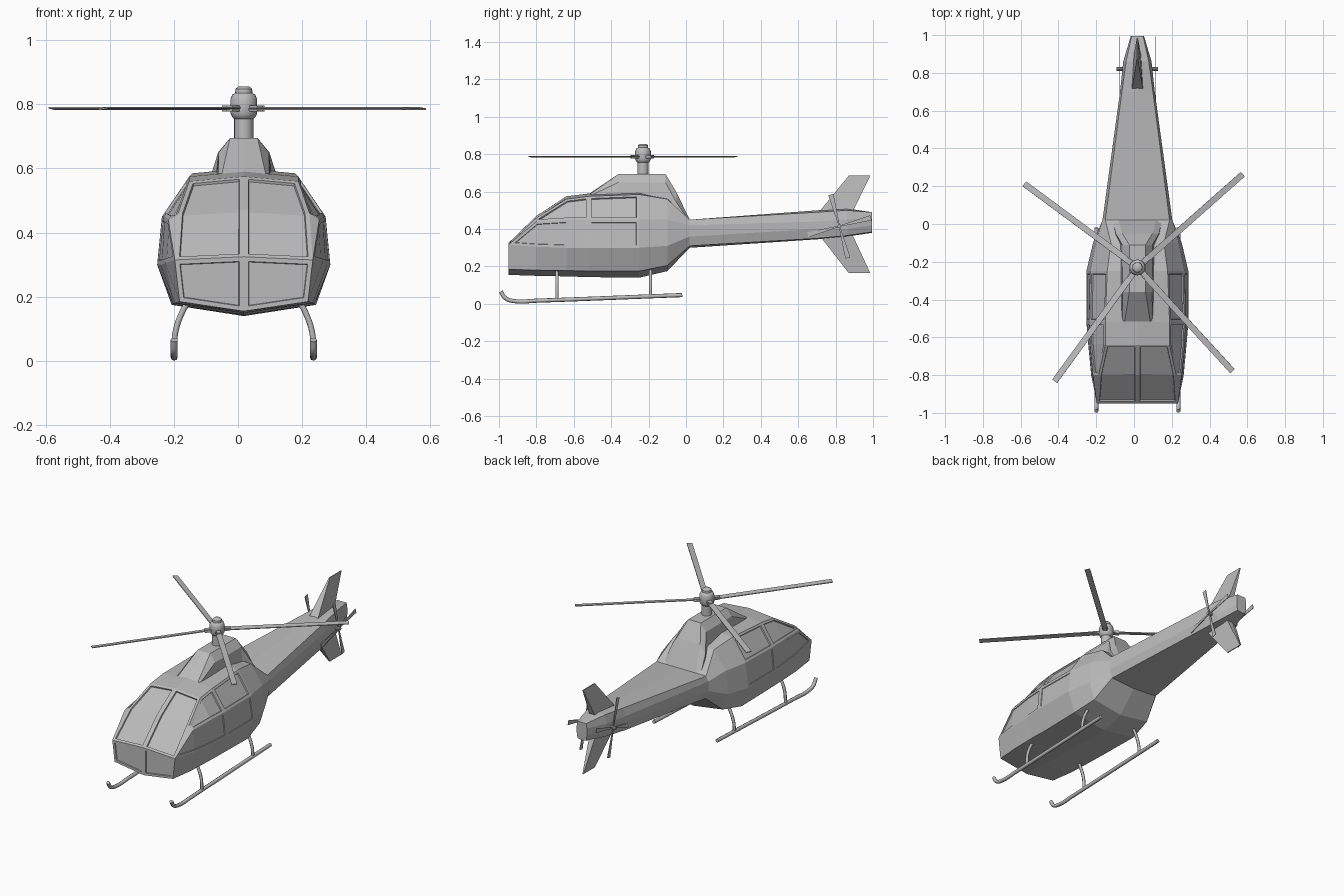
import bpy
import bmesh
from math import radians, cos, sin, pi
from mathutils import Vector, Matrix

if "Cube" in bpy.data.objects:
    bpy.data.objects.remove(bpy.data.objects["Cube"], do_unlink=True)

CENTRE = 0.018            # the body's own middle line
HUB_Y = -0.23

grey = bpy.data.materials.new("plain grey")
grey.use_nodes = True
colour = (0.5, 0.5, 0.5, 1)
grey.diffuse_color = colour
grey.node_tree.nodes["Principled BSDF"].inputs["Base Color"].default_value = colour


def finish(name, bm, smooth=False):
    """Turn a bmesh into a named object on the middle line."""
    mesh = bpy.data.meshes.new(name)
    bm.to_mesh(mesh)
    bm.free()
    mesh.materials.append(grey)
    obj = bpy.data.objects.new(name, mesh)
    obj.location.x = CENTRE
    bpy.context.collection.objects.link(obj)
    if smooth:
        bpy.ops.object.select_all(action='DESELECT')
        obj.select_set(True)
        bpy.context.view_layer.objects.active = obj
        bpy.ops.object.shade_smooth_by_angle(angle=radians(40))
    return obj


def loft(sections):
    """Skin mirrored half sections (y, [(x, z)...]) from centre to centre.
    Returns the bmesh and faces keyed by (section, strip, side)."""
    bm = bmesh.new()
    known, faces = {}, {}

    def vert(x, y, z):
        key = (round(x, 4), y, z)
        if key not in known:
            known[key] = bm.verts.new(key)
        return known[key]

    def face(key, points):
        verts = list(dict.fromkeys(vert(*p) for p in points))
        if len(verts) > 2:
            faces[key] = bm.faces.new(verts)

    for side in (-1, 1):
        rings = [[(side * x, y, z) for x, z in half] for y, half in sections]
        for i, (a, b) in enumerate(zip(rings, rings[1:])):
            for j in range(len(a) - 1):
                face((i, j, side), (a[j], a[j + 1], b[j + 1], b[j]))
        face(("front", 0, side), rings[0])
        face(("back", 0, side), rings[-1])
    bmesh.ops.recalc_face_normals(bm, faces=bm.faces)
    return bm, faces


# Fuselage and tail boom: belly, chine, belt, shoulder, roof edge, roof
body = [
    (-0.95, [(0, .155), (.2, .185), (.215, .315), (.215, .315), (.215, .315), (0, .325)]),
    (-0.8, [(0, .15), (.215, .18), (.245, .305), (.235, .44), (.205, .46), (0, .47)]),
    (-0.64, [(0, .147), (.22, .178), (.26, .3), (.25, .45), (.17, .56), (0, .575)]),
    (-0.52, [(0, .143), (.22, .175), (.27, .3), (.255, .45), (.17, .575), (0, .59)]),
    (-0.25, [(0, .14), (.225, .175), (.27, .3), (.25, .45), (.16, .585), (0, .6)]),
    (-0.1, [(0, .175), (.2, .205), (.235, .31), (.22, .45), (.14, .56), (0, .565)]),
    (0.02, [(0, .3), (.165, .31), (.185, .36), (.185, .42), (.17, .45), (0, .45)]),
    (0.7, [(0, .345), (.085, .35), (.092, .4), (.092, .44), (.082, .49), (0, .5)]),
    (0.86, [(0, .36), (.06, .365), (.075, .4), (.075, .45), (.06, .5), (0, .51)]),
    (0.995, [(0, .38), (.03, .385), (.035, .42), (.035, .46), (.03, .49), (0, .49)]),
]
bm, faces = loft(body)

# Window panes, set slightly into the cabin: windscreen, nose, side windows
panes = [
    ([(0, 4), (1, 4)], -0.008),
    ([("front", 0)], -0.006),
    ([(1, 3), (2, 3)], -0.008),
    ([(3, 3)], -0.008),
    ([(0, 2), (1, 2), (2, 2)], -0.004),
    ([(3, 2)], -0.004),
]
for side in (-1, 1):
    for keys, depth in panes:
        group = [faces[(*k, side)] for k in keys]
        bmesh.ops.inset_region(bm, faces=group, thickness=0.014, use_even_offset=True)
        bmesh.ops.inset_region(bm, faces=group, thickness=0.002, depth=depth, use_even_offset=True)
finish("fuselage", bm)

# Engine cowling under the mast
cowl = [
    (-0.53, [(0, .55), (.085, .55), (.08, .57), (.07, .575), (0, .58)]),
    (-0.36, [(0, .55), (.09, .55), (.078, .65), (.043, .695), (0, .695)]),
    (-0.11, [(0, .5), (.095, .5), (.08, .65), (.043, .695), (0, .695)]),
    (-0.05, [(0, .45), (.12, .45), (.115, .54), (.08, .595), (0, .595)]),
    (0.02, [(0, .43), (.13, .43), (.13, .44), (.1, .45), (0, .45)]),
]
finish("engine_cowling", loft(cowl)[0])

# Tail fins: wedges that thin towards the tip
for name, root, tip in (("upper_fin", .49, .685), ("lower_fin", .37, .165)):
    bm = bmesh.new()
    outline = [(.71, root, .03), (.87, tip, .003), (.985, tip, .003), (.89, root, .02)]
    left, right = ([bm.verts.new((s * w, y, z)) for y, z, w in outline] for s in (1, -1))
    bm.faces.new(left)
    bm.faces.new(right[::-1])
    for i in range(4):
        k = (i + 1) % 4
        bm.faces.new((left[k], left[i], right[i], right[k]))
    bmesh.ops.recalc_face_normals(bm, faces=bm.faces)
    finish(name, bm)


def box(bm, size, matrix):
    bmesh.ops.create_cube(bm, size=1, matrix=matrix @ Matrix.Diagonal((*size, 1)))


# Mast and hub, spun from one profile
profile = [(0, .66), (.03, .66), (.03, .755), (.036, .76), (.042, .772), (.042, .815),
           (.036, .83), (.027, .835), (.026, .848), (.018, .855), (0, .856)]
bm = bmesh.new()
verts = [bm.verts.new((r, HUB_Y, z)) for r, z in profile]
edges = [bm.edges.new(pair) for pair in zip(verts, verts[1:])]
bmesh.ops.spin(bm, geom=verts + edges, cent=(0, HUB_Y, 0), axis=(0, 0, 1),
               angle=2 * pi, steps=20)
bmesh.ops.remove_doubles(bm, verts=bm.verts, dist=0.0005)
bmesh.ops.recalc_face_normals(bm, faces=bm.faces)
finish("mast_and_hub", bm, smooth=True)

# Main rotor blades with their grips
for number, angle in enumerate((41.5, 143.5, 234, 312.5), 1):
    turn = Matrix.Translation((0, HUB_Y, .787)) @ Matrix.Rotation(radians(angle), 4, 'Z')
    bm = bmesh.new()
    pitch = Matrix.Rotation(radians(8), 4, 'X')
    box(bm, (.71, .032, .005), turn @ Matrix.Translation((.39, 0, 0)) @ pitch)
    box(bm, (.05, .024, .018), turn @ Matrix.Translation((.05, 0, 0)))
    finish(f"main_blade_{number}", bm)

# Tail rotors: one on each side, four flared blades on a short axle
for side, label in ((1, "left"), (-1, "right")):
    bm = bmesh.new()
    centre = Vector((side * .095, .82, .415))
    for i in range(4):
        a = radians(105 + 90 * i)
        along, across = Vector((0, cos(a), sin(a))), Vector((0, -sin(a), cos(a)))
        ring = [centre + along * r + across * w for r, w in
                ((0, .003), (.175, .014), (.175, -.014), (0, -.003))]
        plate = bm.faces.new([bm.verts.new(p) for p in ring])
        top = bmesh.ops.extrude_face_region(bm, geom=[plate])["geom"]
        bmesh.ops.translate(bm, vec=(.004, 0, 0),
                            verts=[v for v in top if isinstance(v, bmesh.types.BMVert)])
    axle = Matrix.Translation((side * .08, .82, .415)) @ Matrix.Rotation(pi / 2, 4, 'Y')
    bmesh.ops.create_cone(bm, cap_ends=True, segments=10, radius1=.01, radius2=.01,
                          depth=.06, matrix=axle)
    bmesh.ops.recalc_face_normals(bm, faces=bm.faces)
    finish(f"{label}_tail_rotor", bm)


def tube(name, points, radius):
    """A round tube that follows a smooth path, made into a mesh."""
    curve = bpy.data.curves.new(name, 'CURVE')
    curve.dimensions = '3D'
    curve.bevel_depth = radius
    curve.bevel_resolution = 2
    curve.use_fill_caps = True
    curve.resolution_u = 6
    spline = curve.splines.new('BEZIER')
    spline.bezier_points.add(len(points) - 1)
    for knot, point in zip(spline.bezier_points, points):
        knot.co = point
        knot.handle_left_type = knot.handle_right_type = 'AUTO'
    curve.materials.append(grey)
    obj = bpy.data.objects.new(name, curve)
    obj.location.x = CENTRE
    bpy.context.collection.objects.link(obj)
    bpy.ops.object.select_all(action='DESELECT')
    obj.select_set(True)
    bpy.context.view_layer.objects.active = obj
    bpy.ops.object.convert(target='MESH')
    bpy.ops.object.shade_smooth_by_angle(angle=radians(50))


# Landing skids, turned up at the front, and their bent struts
for side, label in ((1, "left"), (-1, "right")):
    x = side * .217
    tube(f"{label}_skid", [(x, -.99, .066), (x, -.965, .03), (x, -.91, .014),
                           (x, -.8, .017), (x, -.02, .047)], .011)
    for place, y, foot in (("front", -.69, .022), ("rear", -.19, .041)):
        tube(f"{label}_{place}_strut", [(side * .165, y, .2), (side * .195, y, .145),
                                        (side * .213, y, .09), (x, y, foot)], .009)
